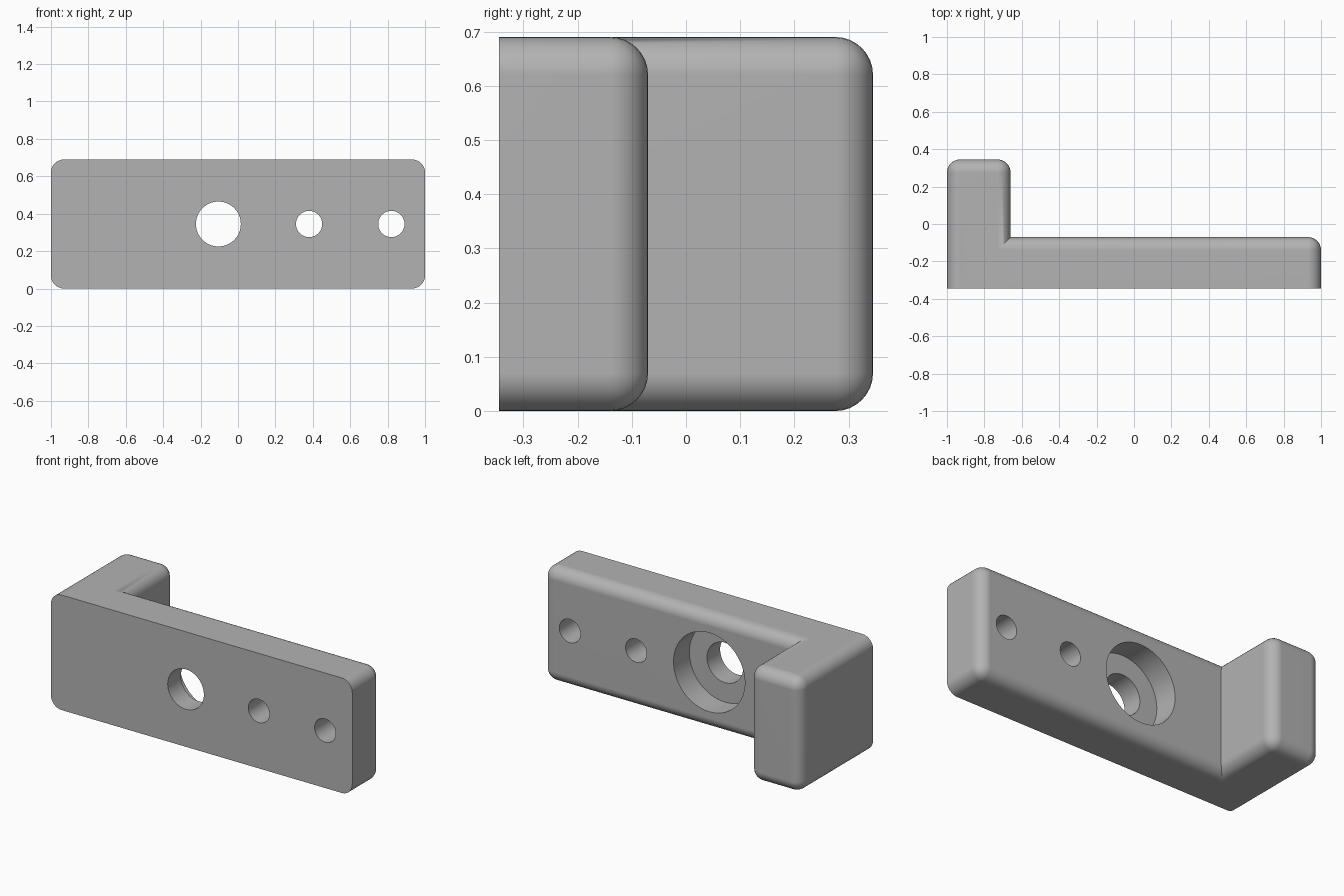
import bpy, bmesh, math
from mathutils import Matrix, Vector

cube = bpy.data.objects.get("Cube")
if cube:
    bpy.data.objects.remove(cube, do_unlink=True)

HEIGHT, FRONT, BACK, PLATE_BACK, ARM_X = 0.69, -0.345, 0.345, -0.07, -0.66
RADIUS = 0.07

grey = bpy.data.materials.new("light grey")
grey.use_nodes = True
colour = (0.45, 0.45, 0.45, 1)
grey.diffuse_color = colour
grey.node_tree.nodes["Principled BSDF"].inputs["Base Color"].default_value = colour


def add_object(name, bm):
    mesh = bpy.data.meshes.new(name)
    bm.to_mesh(mesh)
    bm.free()
    mesh.materials.append(grey)
    obj = bpy.data.objects.new(name, mesh)
    bpy.context.collection.objects.link(obj)
    return obj


# L-shaped bracket: extruded outline, rounded everywhere but the front rim and inner corner
bm = bmesh.new()
outline = [(-1, FRONT), (1, FRONT), (1, PLATE_BACK), (ARM_X, PLATE_BACK), (ARM_X, BACK), (-1, BACK)]
base = bm.faces.new([bm.verts.new((x, y, 0)) for x, y in outline])
top = bmesh.ops.extrude_face_region(bm, geom=[base])["geom"]
bmesh.ops.translate(bm, vec=(0, 0, HEIGHT), verts=[g for g in top if isinstance(g, bmesh.types.BMVert)])
bmesh.ops.recalc_face_normals(bm, faces=bm.faces)


def is_rounded(edge):
    on_front = all(abs(v.co.y - FRONT) < 0.001 for v in edge.verts)
    inner = all((v.co.xy - Vector((ARM_X, PLATE_BACK))).length < 0.001 for v in edge.verts)
    return not on_front and not inner


bmesh.ops.bevel(bm, geom=[e for e in bm.edges if is_rounded(e)], offset=RADIUS,
                offset_type='OFFSET', segments=8, profile=0.5, affect='EDGES')
bracket = add_object("bracket", bm)


# Holes drilled along y
def drill(name, x, radius, y0, y1):
    bm = bmesh.new()
    place = Matrix.Translation((x, (y0 + y1) / 2, HEIGHT / 2)) @ Matrix.Rotation(math.pi / 2, 4, 'X')
    bmesh.ops.create_cone(bm, cap_ends=True, segments=64, radius1=radius, radius2=radius,
                          depth=y1 - y0, matrix=place)
    cutter = add_object(name, bm)
    cutter.hide_render = True
    mod = bracket.modifiers.new(name, 'BOOLEAN')
    mod.operation, mod.solver, mod.object = 'DIFFERENCE', 'EXACT', cutter
    bpy.ops.object.modifier_apply(modifier=mod.name)
    bpy.data.objects.remove(cutter, do_unlink=True)


bpy.ops.object.select_all(action='DESELECT')
bpy.context.view_layer.objects.active = bracket
bracket.select_set(True)
drill("counterbore", -0.105, 0.237, PLATE_BACK - 0.15, 0.1)
drill("large_hole", -0.105, 0.12, -0.5, 0.1)
drill("middle_hole", 0.38, 0.07, -0.5, 0.1)
drill("end_hole", 0.82, 0.07, -0.5, 0.1)

# Smooth fillets and bores, flat large faces
bpy.ops.object.shade_smooth_by_angle(angle=math.radians(30))
normals = bracket.modifiers.new("flat faces", 'WEIGHTED_NORMAL')
normals.keep_sharp = True
